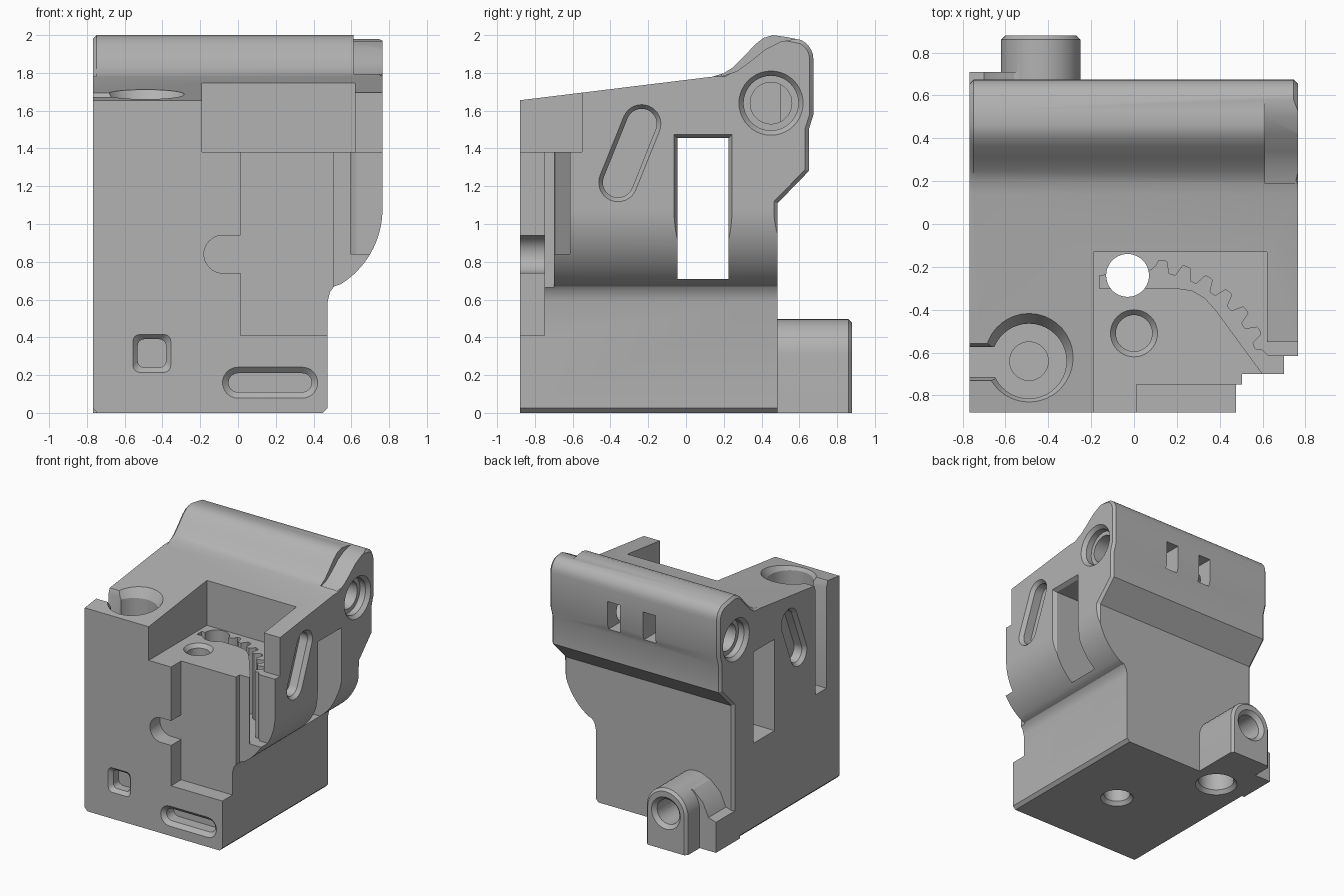
import bpy, bmesh, math
from math import sin, cos, pi, radians

cube = bpy.data.objects.get("Cube")
if cube:
    bpy.data.objects.remove(cube, do_unlink=True)

grey = bpy.data.materials.new("plain grey")
grey.use_nodes = True
colour = (0.45, 0.45, 0.45, 1)
grey.diffuse_color = colour
grey.node_tree.nodes["Principled BSDF"].inputs["Base Color"].default_value = colour


# ---- helpers ----
def place(p, axis, t):
    u, v = p
    return {"x": (t, u, v), "y": (u, t, v), "z": (u, v, t)}[axis]


def loft(name, axis, pts, a, b, pts2=None, chamfer=0):
    """Solid between an outline at a and a matching outline at b."""
    bm = bmesh.new()
    lo = [bm.verts.new(place(p, axis, a)) for p in pts]
    hi = [bm.verts.new(place(p, axis, b)) for p in (pts2 or pts)]
    n = len(lo)
    caps = [bm.faces.new(lo), bm.faces.new(hi)]
    for i in range(n):
        bm.faces.new((lo[i], lo[(i + 1) % n], hi[(i + 1) % n], hi[i]))
    bmesh.ops.recalc_face_normals(bm, faces=bm.faces[:])
    if chamfer:
        rim = [e for f in caps for e in f.edges if all(v.co.y > -0.8 for v in e.verts)]
        bmesh.ops.bevel(bm, geom=rim, offset=chamfer, segments=1, affect="EDGES")
    mesh = bpy.data.meshes.new(name)
    bm.to_mesh(mesh)
    bm.free()
    mesh.materials.append(grey)
    ob = bpy.data.objects.new(name, mesh)
    bpy.context.collection.objects.link(ob)
    return ob


def arc(c, r, start, end, n=16):
    angles = [radians(start + (end - start) * i / n) for i in range(n + 1)]
    return [(c[0] + r * cos(t), c[1] + r * sin(t)) for t in angles]


def circle(c, r):
    return arc(c, r, 0, 360, 40)[:-1]


def rect(u0, u1, v0, v1):
    return [(u0, v0), (u1, v0), (u1, v1), (u0, v1)]


def pill(p, q, r):
    d = math.degrees(math.atan2(q[1] - p[1], q[0] - p[0]))
    return arc(q, r, d - 90, d + 90) + arc(p, r, d + 90, d + 270)


def rounded(c, h, r):
    out = []
    for k, (sx, sy) in enumerate(((1, 1), (-1, 1), (-1, -1), (1, -1))):
        mid = (c[0] + sx * (h - r), c[1] + sy * (h - r))
        out += arc(mid, r, 90 * k, 90 * k + 90, 4)
    return out


def combine(target, tool, operation="DIFFERENCE"):
    mod = target.modifiers.new("combine", "BOOLEAN")
    mod.operation, mod.object, mod.solver = operation, tool, "EXACT"
    bpy.context.view_layer.objects.active = target
    bpy.ops.object.modifier_apply(modifier=mod.name)
    bpy.data.objects.remove(tool, do_unlink=True)


def cut(axis, pts, a, b, pts2=None):
    combine(body, loft("cutter", axis, pts, a, b, pts2))


def box_cut(x0, x1, y0, y1, z0, z1):
    cut("z", rect(x0, x1, y0, y1), z0, z1)


def flared(axis, shape, wide, narrow, mouth, depth, flare=0.03):
    """Pocket from a face at mouth, going depth along axis, with a chamfered lip."""
    s = 1 if depth > 0 else -1
    cut(axis, shape(narrow), mouth - s * 0.01, mouth + depth)
    step = (wide - narrow) / flare * 0.01
    cut(axis, shape(wide + step), mouth - s * 0.01, mouth + s * flare, shape(narrow))


# ---- main body: side outline crossed with front outline ----
side = [(-0.88, -0.1), (0.485, -0.1), (0.485, 1.11), (0.65, 1.28), (0.65, 1.5),
        (0.675, 1.58), (0.675, 1.87)]
side += arc((0.56, 1.87), 0.115, 15, 65, 5)
side += [(0.53, 1.99), (0.46, 2.0), (0.41, 1.985), (0.365, 1.95), (0.31, 1.89),
         (0.25, 1.83), (0.2, 1.798), (0.14, 1.78), (-0.88, 1.655)]
body = loft("main_body", "x", side, -0.768, 0.765, chamfer=0.02)

front = [(-0.745, 0), (0.45, 0), (0.475, 0.025), (0.475, 0.59), (0.487, 0.64), (0.51, 0.67)]
front += arc((0.295, 1.08), 0.47, -58, 0, 20) + [(0.765, 2.2), (-0.768, 2.2), (-0.768, 0.025)]
combine(body, loft("front_outline", "y", front, -1, 1), "INTERSECT")

# lowered top at the left end of the ridge
cut("x", [(0.19, 1.783), (0.27, 1.81), (0.34, 1.86), (0.42, 1.925), (0.5, 1.965),
          (0.58, 1.98), (0.58, 2.1), (0.19, 2.1)], 0.612, 0.9)

# ---- rear post with side rib ----
post_c = (-0.435, 0.31)


def arch(r):
    return [(post_c[0] + r, 0)] + arc(post_c, r, 0, 180, 20) + [(post_c[0] - r, 0)]


rib = [(-0.768, 0), (-0.5, 0), (-0.5, 0.47), (-0.56, 0.46), (-0.65, 0.38), (-0.7, 0.27), (-0.768, 0.25)]
for tool in (loft("post", "y", arch(0.186), 0.4, 0.86),
             loft("post_tip", "y", arch(0.186), 0.86, 0.88, arch(0.165)),
             loft("rib", "y", rib, 0.4, 0.71)):
    combine(body, tool, "UNION")
flared("y", lambda r: circle((post_c[0], 0.3), r), 0.13, 0.1, 0.88, -0.55)
flared("z", lambda r: circle((-0.48, 0.41), r), 0.16, 0.135, 0, 0.42)

# ---- front pocket and stepped front faces ----
box_cut(-0.19, 0.62, -1, -0.13, 1.38, 2.5)
box_cut(0.6, 1, -1, -0.55, 1.38, 2.5)
box_cut(0.012, 1, -1, -0.75, 0.41, 1.45)
box_cut(0.505, 1, -1, -0.70, 0.41, 1.45)
box_cut(0.595, 1, -1, -0.615, 0.84, 1.45)

# notch in the front step
cut("y", circle((-0.08, 0.84), 0.1), -1, -0.75)
cut("y", rect(-0.08, 0.05, 0.74, 0.94), -1, -0.75)

# toothed slot in the pocket floor
teeth = []
for i in range(73):
    t = radians(83 - 63 * i / 72)
    wave = max(-1, min(1, 1.8 * sin(2 * pi * 6 * i / 72)))
    r = 0.6 + 0.028 * wave
    teeth.append((0.03 + r * cos(t), -0.79 + r * sin(t)))
slot = [(-0.16, -0.3), (-0.16, -0.24), (0.06, -0.23)] + teeth
slot += [(0.62, -0.61), (0.65, -0.63), (0.65, -0.71), (0.6, -0.70), (0.38, -0.4),
         (0.33, -0.345), (0.27, -0.31), (0.2, -0.3)]
cut("z", slot, 0.84, 1.45)

# vertical through hole and blind floor hole
cut("z", circle((-0.03, -0.24), 0.1), -0.1, 1.5)
flared("z", lambda r: circle((-0.03, -0.24), r), 0.125, 0.1, 0, 0.1)
flared("z", lambda r: circle((0, -0.51), r), 0.11, 0.085, 1.38, -0.4)

# ---- round well in the top with a slit to the side ----
well = (-0.49, -0.64)
cut("z", circle(well, 0.175), 0.8, 2)
cut("z", circle(well, 0.165), 1.62, 1.74, circle(well, 0.24))
cut("z", circle(well, 0.09), 0.65, 0.9)
box_cut(-1, -0.55, -0.715, -0.575, 0.8, 2)
cut("x", [(-0.715, 1.62), (-0.575, 1.65), (-0.535, 1.75), (-0.755, 1.75)], -1, -0.64)

# ---- side openings ----
cut("x", rect(-0.045, 0.225, 0.71, 1.455), -1, 1)
cut("x", rect(-0.045, 0.225, 0.7, 1.455), 0.735, 0.775, rect(-0.07, 0.25, 0.7, 1.48))
for mouth, s in ((0.765, -1), (-0.768, 1)):
    flared("x", lambda r: circle((0.45, 1.64), r), 0.17, 0.145, mouth, s * 0.08)
    cut("x", circle((0.45, 1.64), 0.11), mouth, mouth + s * 0.6)
    flared("x", lambda r: pill((-0.36, 1.22), (-0.235, 1.53), r), 0.102, 0.08, mouth, s * 0.1)

# small windows in the rear face
for x in (0.18, -0.14):
    box_cut(x - 0.055, x + 0.055, 0.5, 0.8, 1.54, 1.77)

# ---- front recesses ----
flared("y", lambda h: rounded((-0.456, 0.315), h, 0.035), 0.1, 0.075, -0.88, 0.1)
flared("y", lambda r: pill((0.0, 0.16), (0.34, 0.16), r), 0.082, 0.05, -0.88, 0.12)

# ---- shading ----
bpy.ops.object.select_all(action="DESELECT")
body.select_set(True)
bpy.context.view_layer.objects.active = body
bpy.ops.object.shade_smooth_by_angle(angle=radians(28))
